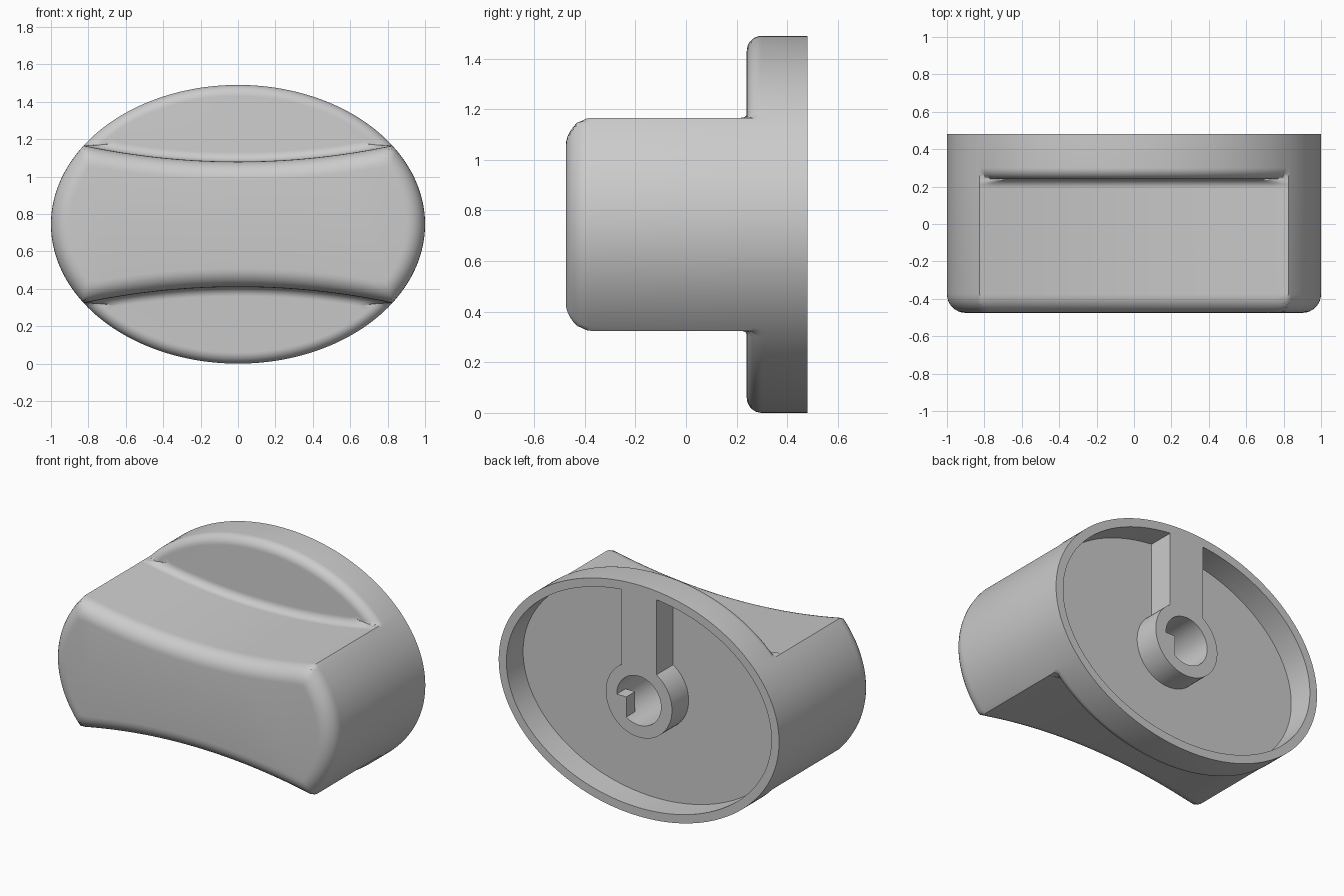
import bpy, bmesh, math
from math import sin, cos, pi, sqrt

cube = bpy.data.objects.get("Cube")
if cube:
    bpy.data.objects.remove(cube, do_unlink=True)

A, B, MID = 1.0, 0.745, 0.745      # ellipse half axes and centre height
BACK, STEP, FRONT, FLOOR = 0.48, 0.24, -0.475, 0.31
N = 400

grey = bpy.data.materials.new("plain grey")
grey.use_nodes = True
grey.diffuse_color = (0.6, 0.6, 0.6, 1)
grey.node_tree.nodes["Principled BSDF"].inputs["Base Color"].default_value = (0.6, 0.6, 0.6, 1)


def make_object(name, bm):
    bmesh.ops.recalc_face_normals(bm, faces=bm.faces)
    mesh = bpy.data.meshes.new(name)
    bm.to_mesh(mesh)
    bm.free()
    mesh.materials.append(grey)
    obj = bpy.data.objects.new(name, mesh)
    bpy.context.collection.objects.link(obj)
    return obj


def activate(obj):
    bpy.ops.object.select_all(action='DESELECT')
    obj.select_set(True)
    bpy.context.view_layer.objects.active = obj


def ellipse(t, inset=0.0):
    return 1 / sqrt((cos(t) / (A - inset)) ** 2 + (sin(t) / (B - inset)) ** 2)


def scoop(t, inset=0.0):
    # distance to the hollow finger arc above and below the grip
    radius, centre = 4.0, 4.335
    s = centre * abs(sin(t))
    disc = s * s - centre ** 2 + (radius + inset) ** 2
    return s - sqrt(disc) if disc > 0 else 9.0


def grip(t, inset=0.0):
    return min(ellipse(t, inset), scoop(t, inset))


def halfway(t):
    return (grip(t) + ellipse(t)) / 2


def flange(t, inset):
    return max(ellipse(t, inset), halfway(t))


def cove(t, spread):
    return min(scoop(t, -spread), halfway(t))


# Knob body: rings lofted from the back recess round to the front face
rings = [(FLOOR, ellipse, 0.055), (BACK, ellipse, 0.055), (BACK, ellipse, 0.0)]
quarter = [i / 8 * pi / 2 for i in range(9)]
for q in quarter:                  # rounded flange edge
    rings.append((STEP + 0.06 * (1 - sin(q)), flange, 0.06 * (1 - cos(q))))
for q in quarter:                  # hollow fillet between flange and grip
    rings.append((STEP - 0.05 * (1 - cos(q)), cove, 0.05 * (1 - sin(q))))
for q in quarter:                  # rounded front edge
    rings.append((FRONT + 0.1 * (1 - sin(q)), grip, 0.1 * (1 - cos(q))))

bm = bmesh.new()
loops = []
for y, outline, amount in rings:
    loop = []
    for k in range(N):
        t = 2 * pi * k / N
        r = outline(t, amount)
        loop.append(bm.verts.new((r * cos(t), y, MID + r * sin(t))))
    loops.append(loop)
for a, b in zip(loops, loops[1:]):
    for k in range(N):
        j = (k + 1) % N
        bm.faces.new((a[k], a[j], b[j], b[k]))
bm.faces.new(loops[0])
bm.faces.new(loops[-1])
bmesh.ops.remove_doubles(bm, verts=bm.verts, dist=0.00005)
knob_body = make_object("knob_body", bm)


def cylinder(name, radius, y0, y1):
    bm = bmesh.new()
    bmesh.ops.create_cone(bm, cap_ends=True, segments=64, radius1=radius,
                          radius2=radius, depth=y1 - y0)
    for v in bm.verts:
        x, y, z = v.co
        v.co = (x, z + (y0 + y1) / 2, MID - y)
    return make_object(name, bm)


def box(name, x0, x1, y0, y1, z0, z1):
    bm = bmesh.new()
    bmesh.ops.create_cube(bm, size=1)
    for v in bm.verts:
        v.co = (x1 if v.co.x > 0 else x0, y1 if v.co.y > 0 else y0,
                MID + (z1 if v.co.z > 0 else z0))
    return make_object(name, bm)


# Shaft socket with its key, and the rib up to the rim
shaft_boss = cylinder("shaft_boss", 0.236, FLOOR - 0.03, BACK)
shaft_cutter = cylinder("shaft_cutter", 0.158, 0.1, 0.6)
shaft_cutter.hide_render = True
for part in (knob_body, shaft_boss):
    activate(part)
    cut = part.modifiers.new("shaft hole", 'BOOLEAN')
    cut.operation = 'DIFFERENCE'
    cut.solver = 'EXACT'
    cut.object = shaft_cutter
    bpy.ops.object.modifier_apply(modifier=cut.name)
    bpy.ops.object.shade_smooth_by_angle(angle=math.radians(32))
bpy.data.objects.remove(shaft_cutter, do_unlink=True)

box("shaft_key", 0.09, 0.19, 0.39, BACK, -0.13, 0.0)
box("support_rib", -0.125, 0.125, FLOOR - 0.02, BACK, 0.19, 0.705)
